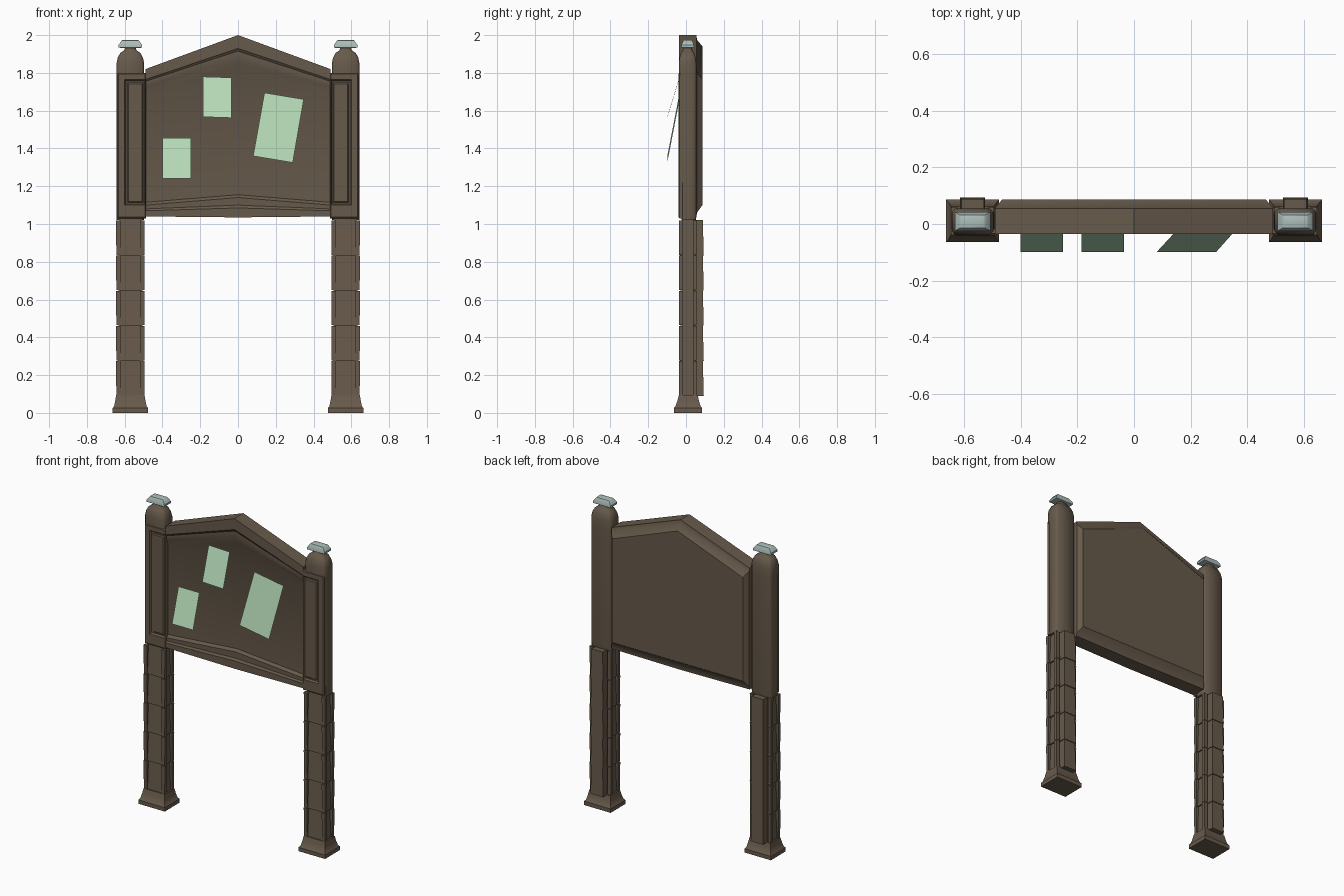
import bpy, bmesh, math

if "Cube" in bpy.data.objects:
    bpy.data.objects.remove(bpy.data.objects["Cube"])


def material(name, rgb):
    m = bpy.data.materials.new(name)
    m.diffuse_color = (*rgb, 1)
    m.use_nodes = True
    m.node_tree.nodes["Principled BSDF"].inputs["Base Color"].default_value = m.diffuse_color
    return m


WOOD = material("wood", (0.135, 0.102, 0.07))
PALE = material("pale_cap", (0.42, 0.52, 0.49))
PAPER = material("paper", (0.47, 0.71, 0.48))


def build(name, lofts, mat, mirror=False, angle=35):
    """Each loft is a list of equal-length point rings, closed at both ends."""
    bm = bmesh.new()
    for rings in lofts:
        vs = [[bm.verts.new(p) for p in r] for r in rings]
        n = len(vs[0])
        for a, b in zip(vs, vs[1:]):
            for i in range(n):
                j = (i + 1) % n
                bm.faces.new((a[i], a[j], b[j], b[i]))
        bm.faces.new(vs[0][::-1])
        if len(vs) > 1:
            bm.faces.new(vs[-1])
    if len(lofts[0]) > 1:
        bmesh.ops.recalc_face_normals(bm, faces=bm.faces[:])
    me = bpy.data.meshes.new(name)
    bm.to_mesh(me)
    bm.free()
    me.materials.append(mat)
    ob = bpy.data.objects.new(name, me)
    bpy.context.collection.objects.link(ob)
    bpy.ops.object.select_all(action='DESELECT')
    ob.select_set(True)
    bpy.context.view_layer.objects.active = ob
    bpy.ops.object.shade_smooth_by_angle(angle=math.radians(angle))
    if mirror:
        ob.modifiers.new("mirror", 'MIRROR').use_mirror_merge = False
    return ob


def rect(x0, x1, y0, y1, z, c=0.0):
    """Horizontal rectangle, optionally with cut corners."""
    if not c:
        return [(x0, y0, z), (x1, y0, z), (x1, y1, z), (x0, y1, z)]
    return [(x0 + c, y0, z), (x1 - c, y0, z), (x1, y0 + c, z), (x1, y1 - c, z),
            (x1 - c, y1, z), (x0 + c, y1, z), (x0, y1 - c, z), (x0, y0 + c, z)]


def wall(x0, x1, z0, z1, y):
    return [(x0, y, z0), (x1, y, z0), (x1, y, z1), (x0, y, z1)]


def gable(hx, zb, zbm, zt, ztm, y):
    return [(-hx, y, zb), (0, y, zbm), (hx, y, zb), (hx, y, zt), (0, y, ztm), (-hx, y, zt)]


# Gabled notice board with stepped front frame and chamfered back
build("notice_board", [[gable(*r) for r in (
    (.465, 1.10, 1.10, 1.765, 1.94, .087),
    (.49, 1.06, 1.06, 1.80, 1.975, .058),
    (.49, 1.04, 1.035, 1.82, 2.0, .055),
    (.49, 1.04, 1.035, 1.82, 2.0, -.036),
    (.49, 1.07, 1.085, 1.765, 1.93, -.036),
    (.49, 1.08, 1.10, 1.755, 1.915, -.027),
    (.49, 1.10, 1.14, 1.725, 1.87, -.027),
    (.49, 1.115, 1.155, 1.70, 1.84, -.012))]], WOOD)

# Upper posts with domed tops
X = 0.57
body = [(1.02, .072, -.025, .052), (1.04, .073, -.025, .055), (1.79, .073, -.025, .055),
        (1.79, .073, -.038, .055), (1.85, .073, -.038, .055), (1.88, .067, -.034, .051),
        (1.905, .054, -.027, .044), (1.92, .032, -.017, .034), (1.937, .028, -.012, .029)]
build("upper_post", [[rect(X - h, X + h, a, b, z, .012) for z, h, a, b in body]],
      WOOD, True, 50)

# Framed recessed panels on the post fronts
build("post_panel", [[wall(*r) for r in (
    (.488, .638, 1.03, 1.80, -.018),
    (.488, .638, 1.03, 1.80, -.034),
    (.492, .632, 1.036, 1.794, -.04),
    (.492, .6, 1.10, 1.765, -.04),
    (.498, .594, 1.107, 1.757, -.029),
    (.503, .585, 1.115, 1.748, -.029),
    (.508, .58, 1.12, 1.742, -.034))]], WOOD, True, 30)

# Lower posts: stacked courses with corner trims and a rear rib
courses = []
H = 0.186
for i in range(5):
    a, b = 0.09 + i * H, 0.09 + (i + 1) * H
    courses.append([rect(X - .066, X + .066, -.031, .05, a),
                    rect(X - .058, X + .058, -.02, .04, b)])
    for sx in (-1, 1):
        for cy, sy in ((-.038, 1), (.058, -1)):
            rings = []
            for z, d in ((a + .002, .002), (b - .002, 0)):
                xs = sorted((X + sx * (.076 - d), X + sx * .052))
                ys = sorted((cy + sy * d, cy + sy * .022))
                rings.append(rect(*xs, *ys, z))
            courses.append(rings)
    courses.append([rect(X - .044, X + .044, .04, .094, a),
                    rect(X - .04, X + .04, .04, .089, b)])
build("lower_post", courses, WOOD, True)

# Flared feet
foot = [(0, .094, -.064, .086), (.025, .094, -.064, .086), (.035, .086, -.056, .078),
        (.065, .08, -.045, .068), (.095, .075, -.038, .062)]
build("post_foot", [[rect(X - h, X + h, a, b, z) for z, h, a, b in foot]], WOOD, True)

# Faceted pale caps
cap = [(1.932, .052, -.016, .034), (1.935, .063, -.025, .043), (1.947, .063, -.025, .043),
       (1.972, .045, -.014, .032), (1.975, .038, -.008, .026)]
build("post_cap", [[rect(X - h, X + h, a, b, z) for z, h, a, b in cap]], PALE, True)

# Pinned paper notices, hanging away from the board at the bottom
T, B = -.034, -.099
notices = {
    "notice_upper": [(-.185, T, 1.78), (-.035, T, 1.775), (-.035, B, 1.562), (-.185, B, 1.567)],
    "notice_lower": [(-.4, T, 1.456), (-.25, T, 1.456), (-.25, B, 1.24), (-.4, B, 1.24)],
    "notice_large": [(.14, T, 1.695), (.348, T, 1.66), (.29, B, 1.325), (.08, B, 1.36)],
}
for name, pts in notices.items():
    build(name, [[pts]], PAPER)
